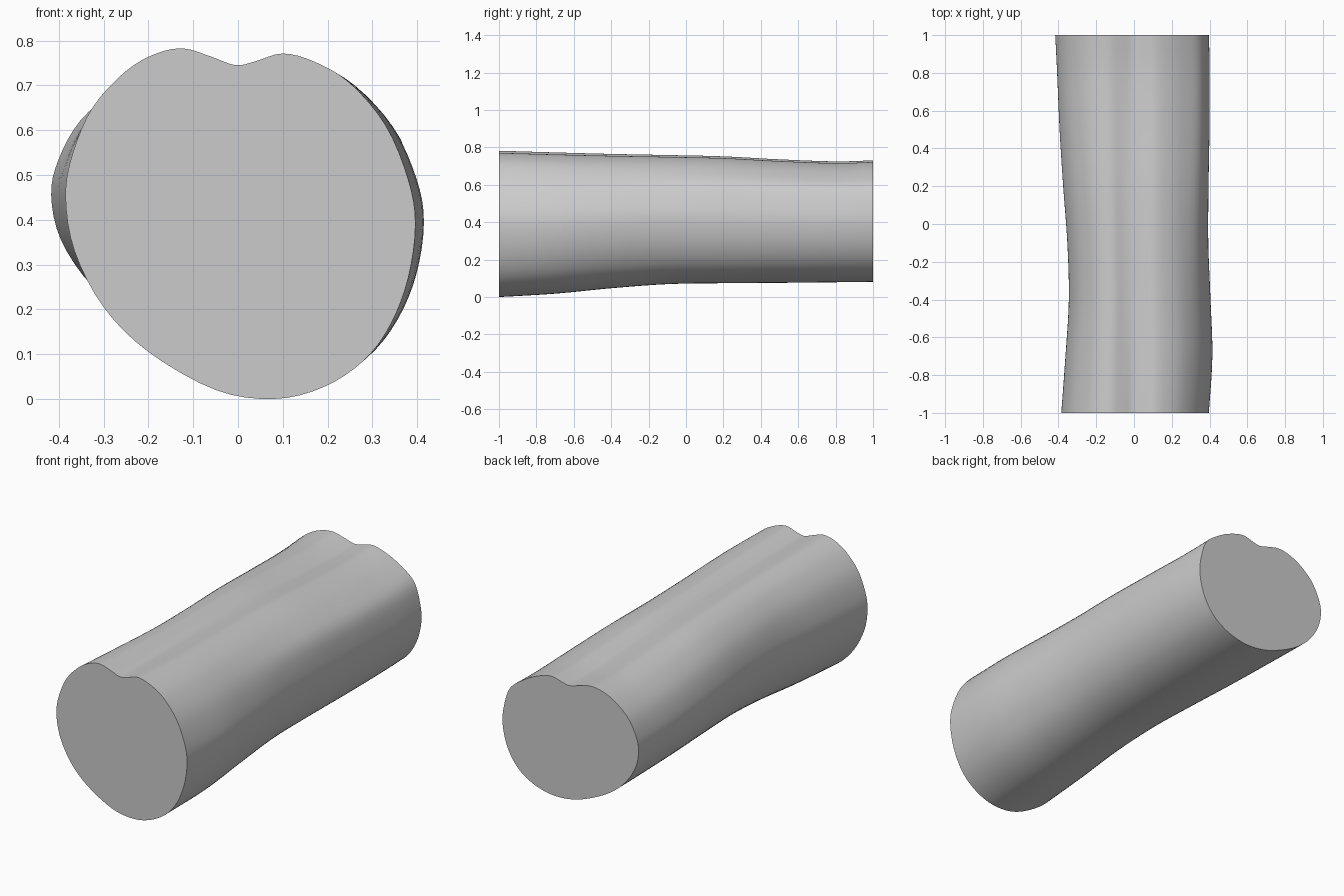
import bpy, bmesh, math

if "Cube" in bpy.data.objects:
    bpy.data.objects.remove(bpy.data.objects["Cube"])

# Outline of the front end (x, z), clockwise from the groove on top
OUTLINE = [(-.005, .745), (.04, .754), (.10, .771), (.17, .753), (.25, .705), (.33, .61),
           (.38, .49), (.396, .39), (.38, .27), (.34, .165), (.28, .085), (.19, .026),
           (.08, 0), (-.05, .02), (-.20, .105), (-.30, .205), (-.365, .33), (-.385, .45),
           (-.37, .545), (-.325, .65), (-.25, .732), (-.18, .772), (-.12, .782), (-.06, .764)]

# Lengthwise stations: y, left, right, bottom, top, upper right fullness
STATIONS = [(-1, -.385, .396, 0, .782, 0), (-.7, -.363, .415, .018, .773, 0),
            (-.4, -.345, .405, .047, .765, .003), (-.1, -.353, .393, .069, .759, .010),
            (.2, -.375, .394, .074, .752, .017), (.5, -.394, .399, .076, .736, .02),
            (.8, -.407, .400, .079, .725, .02), (1, -.417, .396, .081, .731, .02)]


def spline(p0, p1, p2, p3, t):
    """Smooth curve through p1 and p2."""
    return tuple(.5 * (2 * b + (c - a) * t + (2 * a - 5 * b + 4 * c - d) * t * t
                       + (3 * b - a - 3 * c + d) * t ** 3)
                 for a, b, c, d in zip(p0, p1, p2, p3))


def smooth_path(pts, steps, closed):
    n = len(pts)
    pick = (lambda i: pts[i % n]) if closed else (lambda i: pts[max(0, min(n - 1, i))])
    out = [spline(*(pick(i + k) for k in (-1, 0, 1, 2)), s / steps)
           for i in range(n if closed else n - 1) for s in range(steps)]
    return out if closed else out + [pts[-1]]


def section(st, ring):
    """Fit the outline to one station, with a shallower groove mid-length."""
    y, left, right, bottom, top, full = st
    pts = []
    for x, z in ring:
        groove = .012 * (1 - y * y) * math.exp(-(x / .04) ** 2) * (z > .5)
        bulge = full * math.exp(-((x - .34) / .08) ** 2 - ((z - .6) / .13) ** 2)
        px = x * (right / .396 if x > 0 else left / -.385)
        pz = bottom + (z + groove) * (top - bottom) / .782
        pts.append((px + bulge * .8, y, pz + bulge * .6))
    return pts


ring = smooth_path(OUTLINE, 4, True)
bm = bmesh.new()
loops = [[bm.verts.new(p) for p in section(st, ring)] for st in smooth_path(STATIONS, 5, False)]

# Side skin
n = len(ring)
for a, b in zip(loops, loops[1:]):
    for i in range(n):
        bm.faces.new((a[i], a[(i + 1) % n], b[(i + 1) % n], b[i]))

# Flat end caps
bm.faces.new(loops[0])
bm.faces.new(loops[-1])
bmesh.ops.recalc_face_normals(bm, faces=bm.faces)

mesh = bpy.data.meshes.new("grooved_log")
bm.to_mesh(mesh)
bm.free()
log = bpy.data.objects.new("grooved_log", mesh)
bpy.context.collection.objects.link(log)

grey = bpy.data.materials.new("light grey")
grey.diffuse_color = (.6, .6, .6, 1)
grey.use_nodes = True
grey.node_tree.nodes["Principled BSDF"].inputs["Base Color"].default_value = grey.diffuse_color
mesh.materials.append(grey)

bpy.context.view_layer.objects.active = log
log.select_set(True)
bpy.ops.object.shade_smooth_by_angle(angle=math.radians(40))
